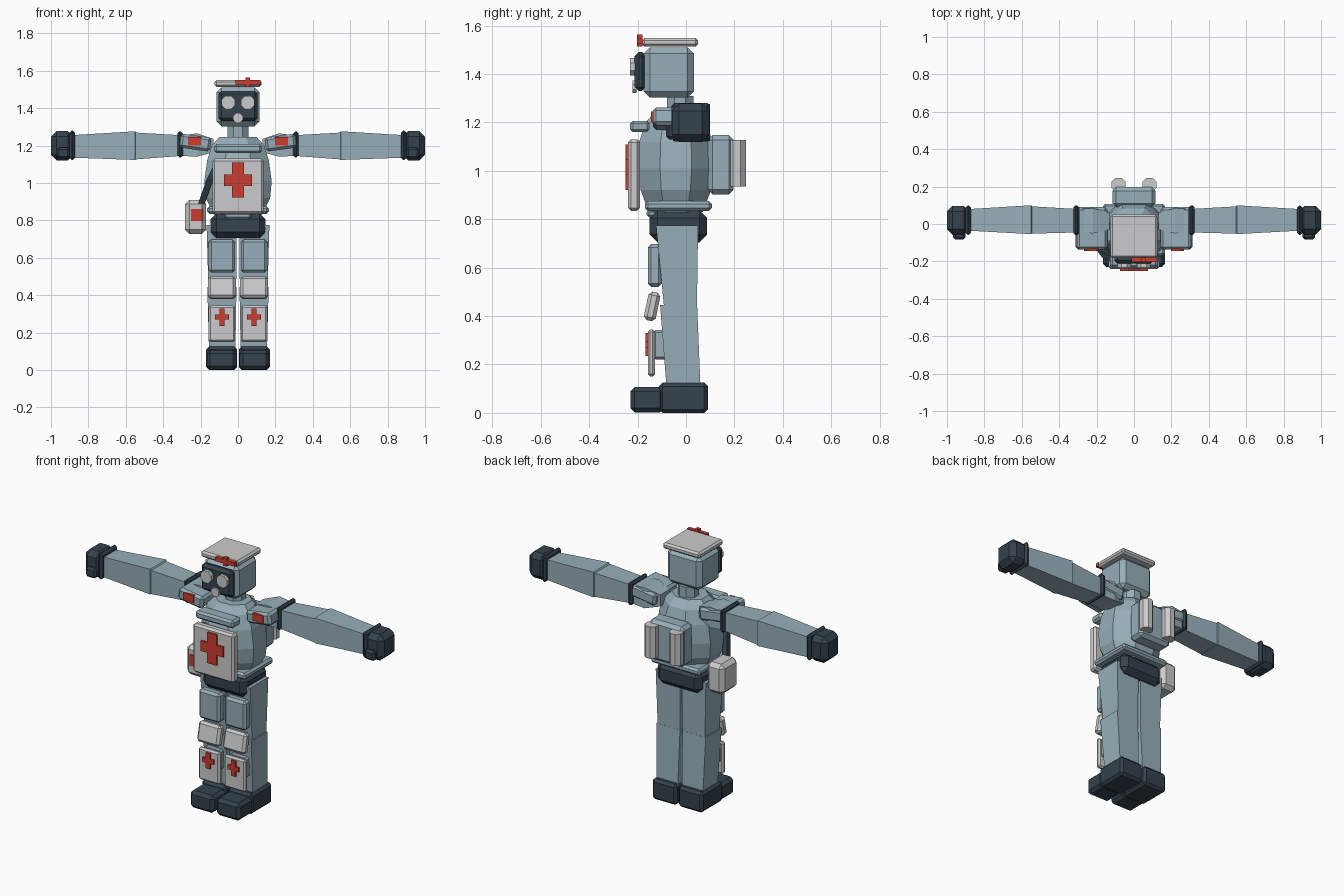
import bpy, bmesh
from math import pi, cos, sin, radians
from mathutils import Matrix, Vector

cube = bpy.data.objects.get("Cube")
if cube:
    bpy.data.objects.remove(cube)


def material(name, rgb):
    m = bpy.data.materials.new(name)
    m.use_nodes = True
    m.diffuse_color = (*rgb, 1)
    m.node_tree.nodes["Principled BSDF"].inputs["Base Color"].default_value = (*rgb, 1)
    return m


BLUE = material("blue grey", (0.31, 0.43, 0.49))
PALE = material("pale grey", (0.60, 0.60, 0.61))
DARK = material("dark slate", (0.035, 0.055, 0.075))
RED = material("red", (0.60, 0.045, 0.03))
SIDES = (("left", 1), ("right", -1))


def finish(name, bm, mat):
    bmesh.ops.recalc_face_normals(bm, faces=bm.faces)
    me = bpy.data.meshes.new(name)
    bm.to_mesh(me)
    bm.free()
    me.materials.append(mat)
    ob = bpy.data.objects.new(name, me)
    bpy.context.collection.objects.link(ob)
    return ob


def box(name, mat, x, y, z, bevel=0.0, tilt=None):
    """Chamfered box from (low, high) spans; tilt = (degrees, axis)."""
    spans = [sorted(v) for v in (x, y, z)]
    size = [b - a for a, b in spans]
    mid = Vector([(a + b) / 2 for a, b in spans])
    bm = bmesh.new()
    bmesh.ops.create_cube(bm, size=1)
    bmesh.ops.scale(bm, vec=size, verts=bm.verts)
    if bevel:
        bmesh.ops.bevel(bm, geom=bm.edges[:], offset=bevel, segments=1,
                        affect='EDGES', clamp_overlap=True)
    turn = Matrix.Rotation(radians(tilt[0]), 4, tilt[1]) if tilt else Matrix()
    bm.transform(Matrix.Translation(mid) @ turn)
    return finish(name, bm, mat)


def loft(name, mat, rings):
    """Skin matching rings of points and cap both ends."""
    bm = bmesh.new()
    loops = [[bm.verts.new(p) for p in ring] for ring in rings]
    n = len(loops[0])
    for a, b in zip(loops, loops[1:]):
        for i in range(n):
            j = (i + 1) % n
            bm.faces.new((a[i], a[j], b[j], b[i]))
    bm.faces.new(loops[0])
    bm.faces.new(loops[-1])
    return finish(name, bm, mat)


def octagon(rx, ry, cx, cy, z):
    k = 1 / cos(pi / 8)
    return [(cx + rx * k * cos(pi / 8 + i * pi / 4),
             cy + ry * k * sin(pi / 8 + i * pi / 4), z) for i in range(8)]


def disc(name, mat, x, z, r, front, back):
    ring = octagon(r, r, x, z, 0)
    loft(name, mat, [[(px, y, pz) for px, pz, _ in ring] for y in (front, back)])


def cross(name, x, z, half_x, half_z, bar, front, back):
    """Plus sign facing the front, outlined as one solid."""
    quarter = [(bar, half_z), (bar, bar), (half_x, bar)]
    pts = quarter + [(a, -b) for a, b in quarter[::-1]]
    pts += [(-a, -b) for a, b in quarter] + [(-a, b) for a, b in quarter[::-1]]
    loft(name, RED, [[(x + a, y, z + b) for a, b in pts] for y in (front, back)])


def limb(name, mat, side, sections, along_x):
    """Four-sided tapered limb; each section = (position, span, span)."""
    rings = []
    for p, a, b in sections:
        corners = [(a[0], b[0]), (a[1], b[0]), (a[1], b[1]), (a[0], b[1])]
        rings.append([(side * p, u, v) if along_x else (side * u, v, p)
                      for u, v in corners])
    loft(name, mat, rings)


# Head, cap and face
box("head", BLUE, (-.115, .115), (-.175, .033), (1.303, 1.51), .026)
box("cap", PALE, (-.125, .125), (-.183, .05), (1.513, 1.55), .011)
cross("cap_cross", .053, 1.538, .066, .025, .012, -.202, -.18)
box("face_plate", DARK, (-.105, .105), (-.212, -.165), (1.33, 1.492), .017)
for label, s in SIDES:
    disc(label + "_eye", PALE, s * .053, 1.43, .036, -.232, -.205)
disc("mouth", PALE, 0, 1.347, .026, -.222, -.205)
loft("neck", BLUE, [octagon(.055, .055, 0, -.024, z) for z in (1.2, 1.31)])

# Torso, chest plate and collar
loft("torso", BLUE, [octagon(rx, ry, 0, -.042, z) for z, rx, ry in (
    (.83, .13, .112), (.92, .172, .145), (1.01, .18, .158),
    (1.12, .165, .152), (1.2, .14, .125), (1.245, .1, .085))])
box("chest_plate", PALE, (-.137, .137), (-.24, -.19), (.835, 1.13), .012)
cross("chest_cross", 0, 1.015, .075, .093, .031, -.25, -.238)
box("collar_bar", BLUE, (-.128, .128), (-.232, -.15), (1.16, 1.207), .012)
loft("strap", DARK, [[(x + a, y + b, z) for a, b in (
    (-.018, -.012), (.018, -.012), (.018, .02), (-.018, .02))]
    for x, y, z in ((-.195, -.11, .89), (-.15, -.17, 1.02), (-.1, -.195, 1.12))])

# Hips
box("belt", BLUE, (-.165, .165), (-.17, .107), (.835, .875), .012)
box("belt_buckle", BLUE, (-.07, .07), (-.163, -.12), (.808, .84), .01)
box("pelvis", DARK, (-.148, .148), (-.15, .087), (.705, .838), .032)

# Side pouch
box("pouch", PALE, (-.283, -.17), (-.1, .056), (.727, .91), .023)
box("pouch_badge", RED, (-.25, -.187), (-.108, -.098), (.796, .86))

# Backpack and tanks
box("backpack", BLUE, (-.115, .115), (.09, .197), (.903, 1.148), .02)

for label, s in SIDES:
    loft(label + "_tank", PALE,
         [octagon(.037, .037, s * .083, .21, z) for z in (.936, 1.128)])

    # Arms
    limb(label + "_upper_arm", BLUE, s, (
        (.13, (-.03, .06), (1.165, 1.235)), (.22, (-.05, .085), (1.14, 1.265)),
        (.3, (-.045, .08), (1.145, 1.255)), (.56, (-.052, .095), (1.125, 1.27))), True)
    limb(label + "_forearm", BLUE, s, (
        (.53, (-.03, .07), (1.15, 1.25)), (.55, (-.054, .1), (1.123, 1.276)),
        (.88, (-.036, .08), (1.135, 1.256))), True)
    box(label + "_arm_band", DARK, (s * .295, s * .323), (-.06, .1), (1.137, 1.275), .01)
    box(label + "_shoulder_pad", BLUE, (s * .145, s * .31), (-.137, .09),
        (1.178, 1.253), .014, (s * -8, 'Y'))
    box(label + "_shoulder_badge", RED, (s * .198, s * .267), (-.144, -.13), (1.2, 1.245))
    box(label + "_cuff", DARK, (s * .872, s * .9), (-.06, .1), (1.122, 1.28), .012)
    box(label + "_hand", DARK, (s * .88, s), (-.058, .097), (1.12, 1.278), .03)
    box(label + "_thumb", DARK, (s * .9, s * .968), (-.082, -.03), (1.13, 1.19), .012)

    # Legs
    limb(label + "_thigh", BLUE, s, (
        (.43, (.01, .158), (-.09, .045)), (.775, (.006, .168), (-.124, .05))), False)
    limb(label + "_calf", BLUE, s, (
        (.1, (.014, .155), (-.08, .06)), (.445, (.008, .164), (-.107, .046))), False)
    leg = (s * .015, s * .157)
    box(label + "_thigh_pad", BLUE, leg, (-.158, -.1), (.52, .697), .014)
    box(label + "_knee_pad", PALE, (s * .012, s * .16), (-.165, -.115),
        (.38, .5), .014, (-12, 'X'))
    box(label + "_shin_backing", BLUE, (s * .03, s * .142), (-.135, -.08), (.22, .342), .01)
    box(label + "_shin_plate", PALE, leg, (-.158, -.128), (.15, .345), .01)
    cross(label + "_shin_cross", s * .085, .283, .037, .047, .014, -.168, -.156)

    # Boots
    box(label + "_heel", DARK, (s * .005, s * .17), (-.112, .09), (0, .125), .015)
    box(label + "_toe", DARK, (s * .008, s * .167), (-.23, -.09), (.002, .107), .018)
